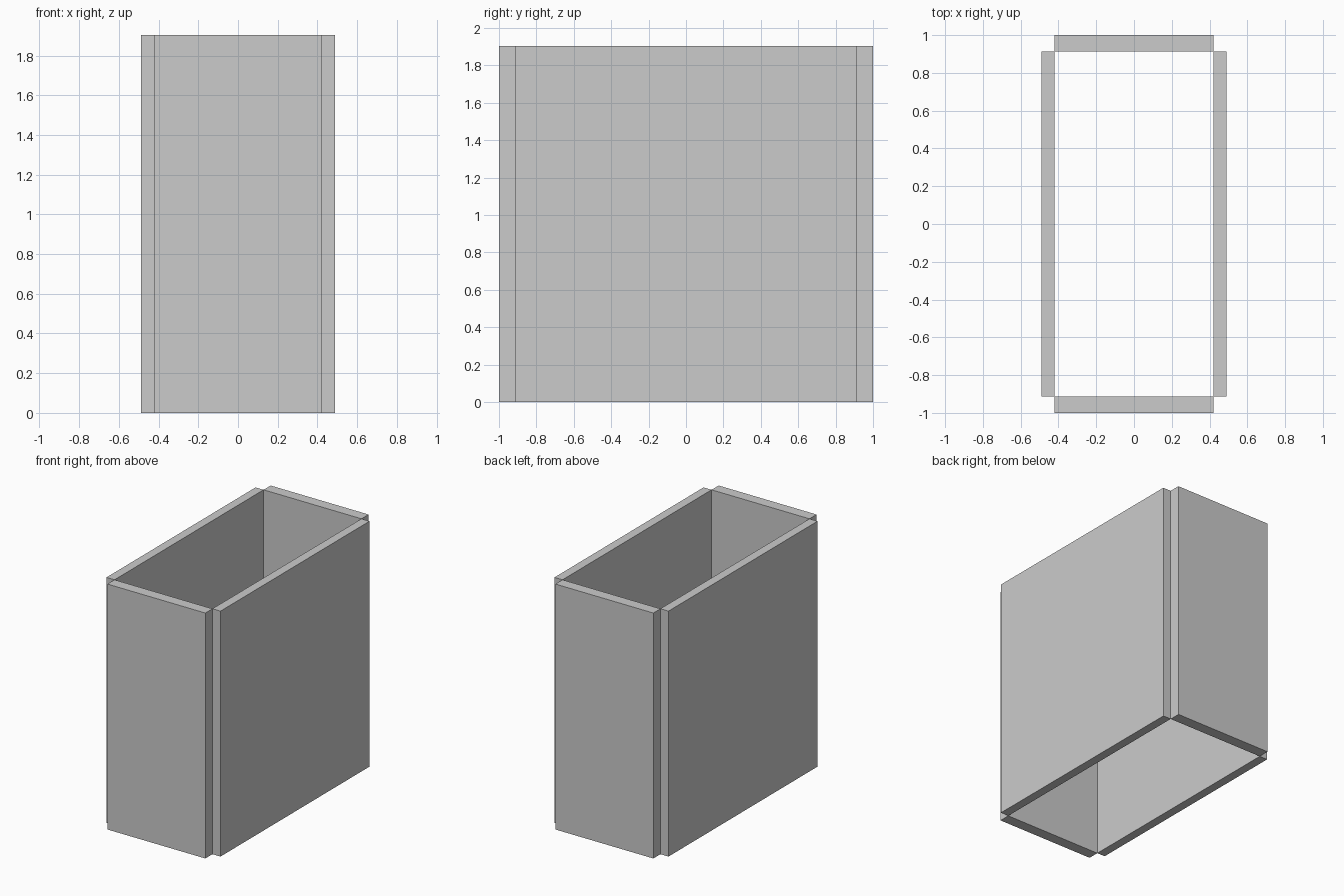
import bpy
import bmesh
from mathutils import Matrix, Vector

if "Cube" in bpy.data.objects:
    bpy.data.objects.remove(bpy.data.objects["Cube"])

HEIGHT = 1.903
INNER_X, OUTER_X = 0.42, 0.489
INNER_Y, OUTER_Y = 0.913, 1.0


def panel(name, x0, x1, y0, y1):
    """Upright rectangular slab standing on z = 0."""
    size = Vector((x1 - x0, y1 - y0, HEIGHT))
    bm = bmesh.new()
    bmesh.ops.create_cube(bm, size=1, matrix=Matrix.Diagonal(size).to_4x4())
    mesh = bpy.data.meshes.new(name)
    bm.to_mesh(mesh)
    bm.free()
    obj = bpy.data.objects.new(name, mesh)
    obj.location = ((x0 + x1) / 2, (y0 + y1) / 2, HEIGHT / 2)
    bpy.context.collection.objects.link(obj)


# Long side walls, fitting between the inner faces of the end walls
panel("left_wall", -OUTER_X, -INNER_X, -INNER_Y, INNER_Y)
panel("right_wall", INNER_X, OUTER_X, -INNER_Y, INNER_Y)

# Short end walls, leaving a notch at every corner
panel("front_wall", -INNER_X, INNER_X, -OUTER_Y, -INNER_Y)
panel("back_wall", -INNER_X, INNER_X, INNER_Y, OUTER_Y)
